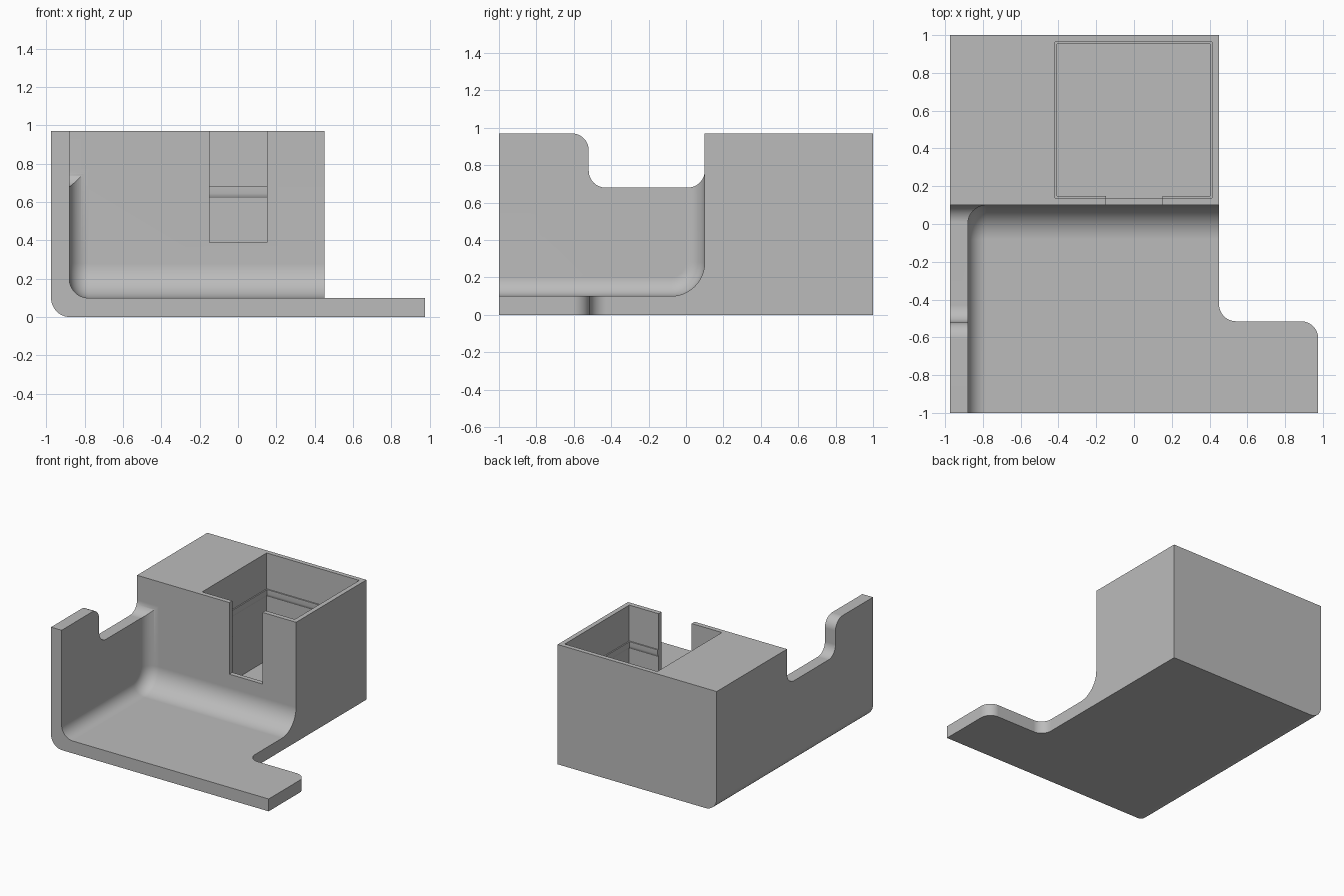
import bpy, bmesh, math
from mathutils import Vector

cube = bpy.data.objects.get("Cube")
if cube:
    bpy.data.objects.remove(cube, do_unlink=True)

W = 0.975       # half width
H = 0.97        # block height
T = 0.1         # floor and wall thickness
WALL = -0.88    # inner face of the side wall
FRONT = 0.1     # front face of the block

grey = bpy.data.materials.new("plain grey")
grey.use_nodes = True
grey.diffuse_color = (0.5, 0.5, 0.5, 1)
grey.node_tree.nodes["Principled BSDF"].inputs["Base Color"].default_value = (0.5, 0.5, 0.5, 1)


def rounded(points, steps=12):
    """Turn (u, v, radius) corners into an outline with right-angle fillets."""
    out = []
    for i, (u, v, r) in enumerate(points):
        p = Vector((u, v))
        if not r:
            out.append(p)
            continue
        a = (Vector(points[i - 1][:2]) - p).normalized() * r
        b = (Vector(points[(i + 1) % len(points)][:2]) - p).normalized() * r
        for k in range(steps + 1):
            t = k / steps * math.pi / 2
            out.append(p + a * (1 - math.sin(t)) + b * (1 - math.cos(t)))
    return out


def loft(name, rings, bevel_rule=None, radius=0.0):
    """Closed solid through matching rings of 3D points, with optional edge rounding."""
    bm = bmesh.new()
    rows = [[bm.verts.new(p) for p in ring] for ring in rings]
    n = len(rows[0])
    for lo, hi in zip(rows, rows[1:]):
        for i in range(n):
            j = (i + 1) % n
            bm.faces.new((lo[i], lo[j], hi[j], hi[i]))
    bm.faces.new(rows[0])
    bm.faces.new(rows[-1])
    bmesh.ops.recalc_face_normals(bm, faces=bm.faces)
    if bevel_rule:
        edges = [e for e in bm.edges if all(bevel_rule(v.co) for v in e.verts)]
        bmesh.ops.bevel(bm, geom=edges, offset=radius, segments=12, profile=0.5, affect='EDGES')
        bmesh.ops.recalc_face_normals(bm, faces=bm.faces)
    mesh = bpy.data.meshes.new(name)
    bm.to_mesh(mesh)
    bm.free()
    mesh.materials.append(grey)
    obj = bpy.data.objects.new(name, mesh)
    bpy.context.collection.objects.link(obj)
    return obj


def along_x(outline, a, b):
    return [[(x, p.x, p.y) for p in outline] for x in (a, b)]


def along_z(outline, a, b):
    return [[(p.x, p.y, z) for p in outline] for z in (a, b)]


def near(a, b):
    return abs(a - b) < 1e-4


# Body: side silhouette with the dipped wall, lower side edge rounded
side = rounded([(-1, 0, 0), (1, 0, 0), (1, H, 0), (FRONT, H, 0), (FRONT, 0.68, 0.09),
                (-0.52, 0.68, 0.09), (-0.52, H, 0.09), (-1, H, 0)])
body = loft("holder_body", along_x(side, -W, W),
            lambda c: near(c.x, -W) and near(c.z, 0), T)

# Open tray space in front of the block, with filleted inside edges
tray = rounded([(-2, T, 0), (FRONT, T, 0.18), (FRONT, 2, 0), (-2, 2, 0)])
tray_cutter = loft("tray_cutter", along_x(tray, WALL, 2),
                   lambda c: near(c.x, WALL) and c.y > -2.1
                   and not (near(c.z, 2) and near(c.y, -2)), 0.1)

# Plan cut that leaves the floor tongue
plan = rounded([(0.45, 2, 0), (0.45, -0.515, 0.09), (W, -0.515, 0), (2, -0.515, 0), (2, 2, 0)])
plan_cutter = loft("plan_cutter", along_z(plan, -1, 2))

# Rounded outer corner of the tongue
r = 0.09
corner = [Vector((W + 0.1, -0.515 - r)), Vector((W + 0.1, -0.415)), Vector((W - r, -0.415))]
for k in range(13):
    t = math.pi / 2 * (1 - k / 12)
    corner.append(Vector((W - r + r * math.cos(t), -0.515 - r + r * math.sin(t))))
corner_cutter = loft("corner_cutter", along_z(corner, -1, 2))

# Deep pocket with a thin ridge around its walls
pocket = []
for z, d in ((T, 0), (0.62, 0), (0.63, 0.006), (0.645, 0.01), (0.68, 0.01), (0.68, 0), (1.2, 0)):
    x0, x1, y0, y1 = -0.418 + d, 0.412 - d, 0.138 + d, 0.963 - d
    pocket.append([(x0, y0, z), (x1, y0, z), (x1, y1, z), (x0, y1, z)])
pocket_cutter = loft("pocket_cutter", pocket)

# Slot through the front of the pocket
slot = rounded([(-0.148, 0, 0), (0.15, 0, 0), (0.15, 0.3, 0), (-0.148, 0.3, 0)])
slot_cutter = loft("slot_cutter", along_z(slot, 0.39, 1.2))

# Carve the body
bpy.ops.object.select_all(action='DESELECT')
bpy.context.view_layer.objects.active = body
body.select_set(True)
for cutter in (tray_cutter, plan_cutter, corner_cutter, pocket_cutter, slot_cutter):
    mod = body.modifiers.new("cut", 'BOOLEAN')
    mod.operation = 'DIFFERENCE'
    mod.solver = 'EXACT'
    mod.object = cutter
    bpy.ops.object.modifier_apply(modifier=mod.name)
    bpy.data.objects.remove(cutter, do_unlink=True)

# Smooth fillets, crisp edges, flat panels
bpy.ops.object.shade_smooth_by_angle(angle=math.radians(30))
weighted = body.modifiers.new("flat_panels", 'WEIGHTED_NORMAL')
weighted.keep_sharp = True
